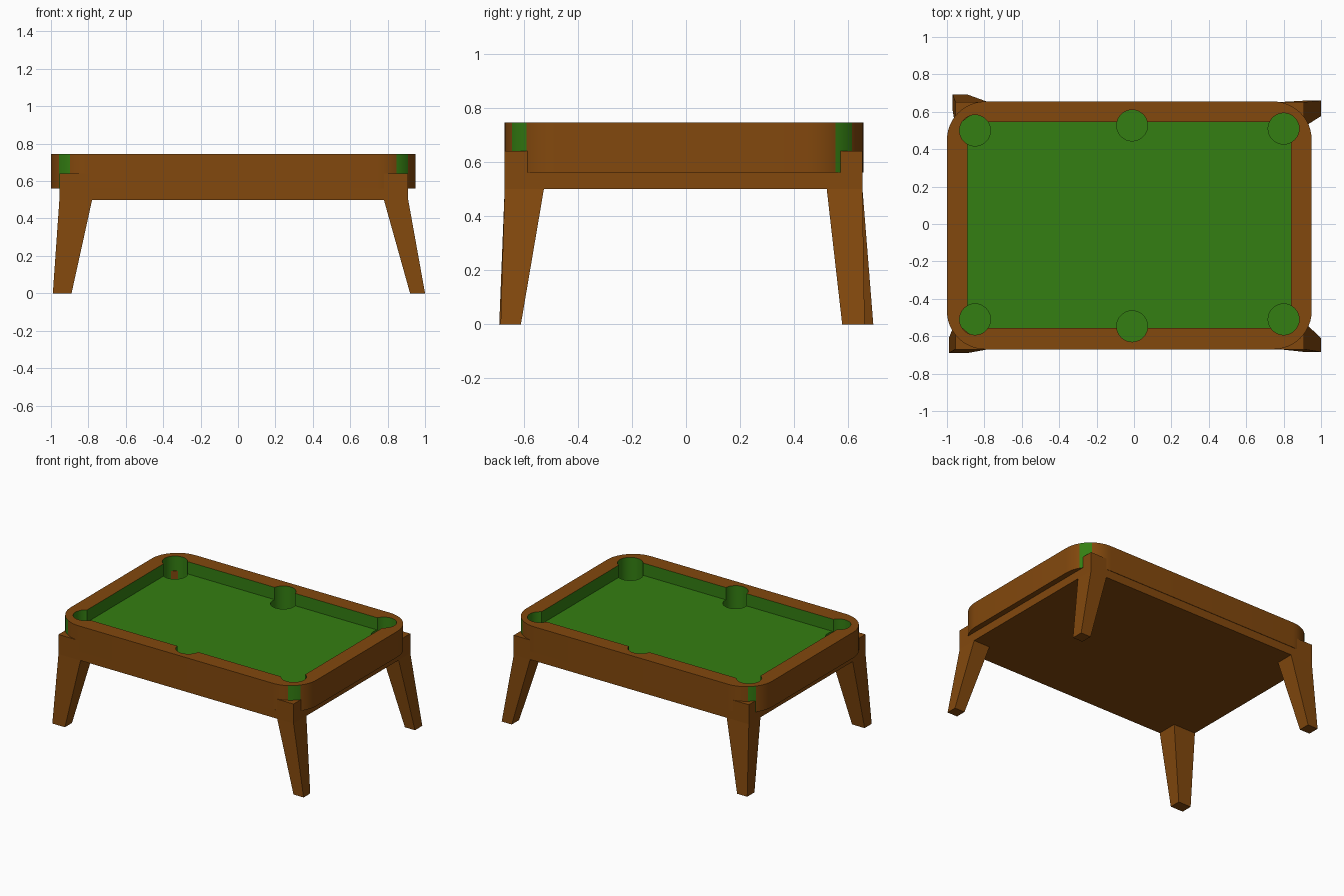
import bpy, bmesh, math

if "Cube" in bpy.data.objects:
    bpy.data.objects.remove(bpy.data.objects["Cube"])


def material(name, rgb):
    m = bpy.data.materials.new(name)
    m.diffuse_color = (*rgb, 1)
    m.use_nodes = True
    m.node_tree.nodes["Principled BSDF"].inputs["Base Color"].default_value = m.diffuse_color
    return m


wood = material("brown wood", (0.225, 0.065, 0.004))
felt = material("green felt", (0.034, 0.21, 0.006))


def loft(name, *rings):
    """Closed solid through rings of equal point count, bottom to top."""
    bm = bmesh.new()
    vs = [[bm.verts.new(p) for p in r] for r in rings]
    n = len(vs[0])
    bm.faces.new(vs[0][::-1])
    bm.faces.new(vs[-1])
    for a, b in zip(vs, vs[1:]):
        for i in range(n):
            j = (i + 1) % n
            bm.faces.new((a[i], a[j], b[j], b[i]))
    bmesh.ops.recalc_face_normals(bm, faces=bm.faces)
    me = bpy.data.meshes.new(name)
    bm.to_mesh(me)
    bm.free()
    ob = bpy.data.objects.new(name, me)
    bpy.context.collection.objects.link(ob)
    me.materials.append(wood)
    return ob


def at(points, z):
    return [(x, y, z) for x, y in points]


def rect(x0, x1, y0, y1):
    return [(x0, y0), (x1, y0), (x1, y1), (x0, y1)]


def circle(cx, cy, r, n=32):
    return [(cx + r * math.cos(2 * math.pi * i / n),
             cy + r * math.sin(2 * math.pi * i / n)) for i in range(n)]


def rounded(x0, x1, y0, y1, r, n=12):
    pts = []
    corners = [(x1 - r, y1 - r), (x0 + r, y1 - r), (x0 + r, y0 + r), (x1 - r, y0 + r)]
    for k, (cx, cy) in enumerate(corners):
        for i in range(n + 1):
            a = math.pi / 2 * (k + i / n)
            pts.append((cx + r * math.cos(a), cy + r * math.sin(a)))
    return pts


def cut(ob, cutter):
    mod = ob.modifiers.new("cut", 'BOOLEAN')
    mod.operation = 'DIFFERENCE'
    mod.solver = 'EXACT'
    mod.object = cutter
    bpy.context.view_layer.objects.active = ob
    bpy.ops.object.modifier_apply(modifier=mod.name)
    bpy.data.objects.remove(cutter)


# rounded table top
R = 0.205
TOP, FELT = 0.745, 0.657
outline = rounded(-1.0, 0.95, -0.67, 0.655, R)
frame = loft("table_top", at(outline, 0.56), at(outline, TOP))

# sunken playing area and six deep pockets
bed = rect(-0.89, 0.84, -0.555, 0.545)
cut(frame, loft("bed_cutter", at(bed, FELT), at(bed, 0.9)))
pockets = [(-0.85, 0.5), (-0.01, 0.527), (0.8, 0.51),
           (-0.85, -0.51), (-0.01, -0.547), (0.8, -0.51)]
for x, y in pockets:
    c = circle(x, y, 0.083)
    cut(frame, loft("pocket_cutter", at(c, 0.567), at(c, 0.9)))

# felt on everything inside the rim, plus the strip on the back right corner
frame.data.materials.append(felt)
for p in frame.data.polygons:
    x, y, z = p.center
    inside = -0.96 < x < 0.9 and -0.64 < y < 0.62 and 0.564 < z < TOP - 0.001
    in_corner = x > 0.95 - R and y > 0.655 - R
    if in_corner:
        dx, dy = x - (0.95 - R), y - (0.655 - R)
        inside = inside and math.hypot(dx, dy) < R * 0.95
        angle = math.degrees(math.atan2(dy, dx))
        strip = math.hypot(dx, dy) > R * 0.95 and 30 < angle < 52.5 and abs(p.normal.z) < 0.1
        inside = inside or strip
    p.material_index = 1 if inside else 0
bpy.ops.object.select_all(action='DESELECT')
frame.select_set(True)
bpy.context.view_layer.objects.active = frame
bpy.ops.object.shade_smooth_by_angle(angle=math.radians(35))

# square slab under the top
slab = rect(-0.955, 0.91, -0.67, 0.652)
loft("under_slab", at(slab, 0.50), at(slab, 0.56))

# splayed legs: (outer x, inner x, outer y, inner y) at the foot and at the top
legs = {
    "front_left_leg": ((-0.99, -0.89, -0.69, -0.61), (-0.955, -0.78, -0.67, -0.525)),
    "front_right_leg": ((1.0, 0.92, -0.685, -0.61), (0.91, 0.78, -0.67, -0.525)),
    "back_left_leg": ((-0.97, -0.89, 0.692, 0.61), (-0.955, -0.78, 0.652, 0.52)),
    "back_right_leg": ((1.0, 0.92, 0.66, 0.577), (0.91, 0.78, 0.652, 0.52)),
}
for name, (foot, top) in legs.items():
    t = rect(*top)
    loft(name, at(rect(*foot), 0), at(t, 0.50), at(t, 0.56))
    # corner block rising beside the rounded top
    xo, xi, yo, yi = top
    tri = [(xo, yo), (xi, yo), (xo, yi)]
    loft(name + "_corner_block", at(tri, 0.54), at(tri, 0.64))
